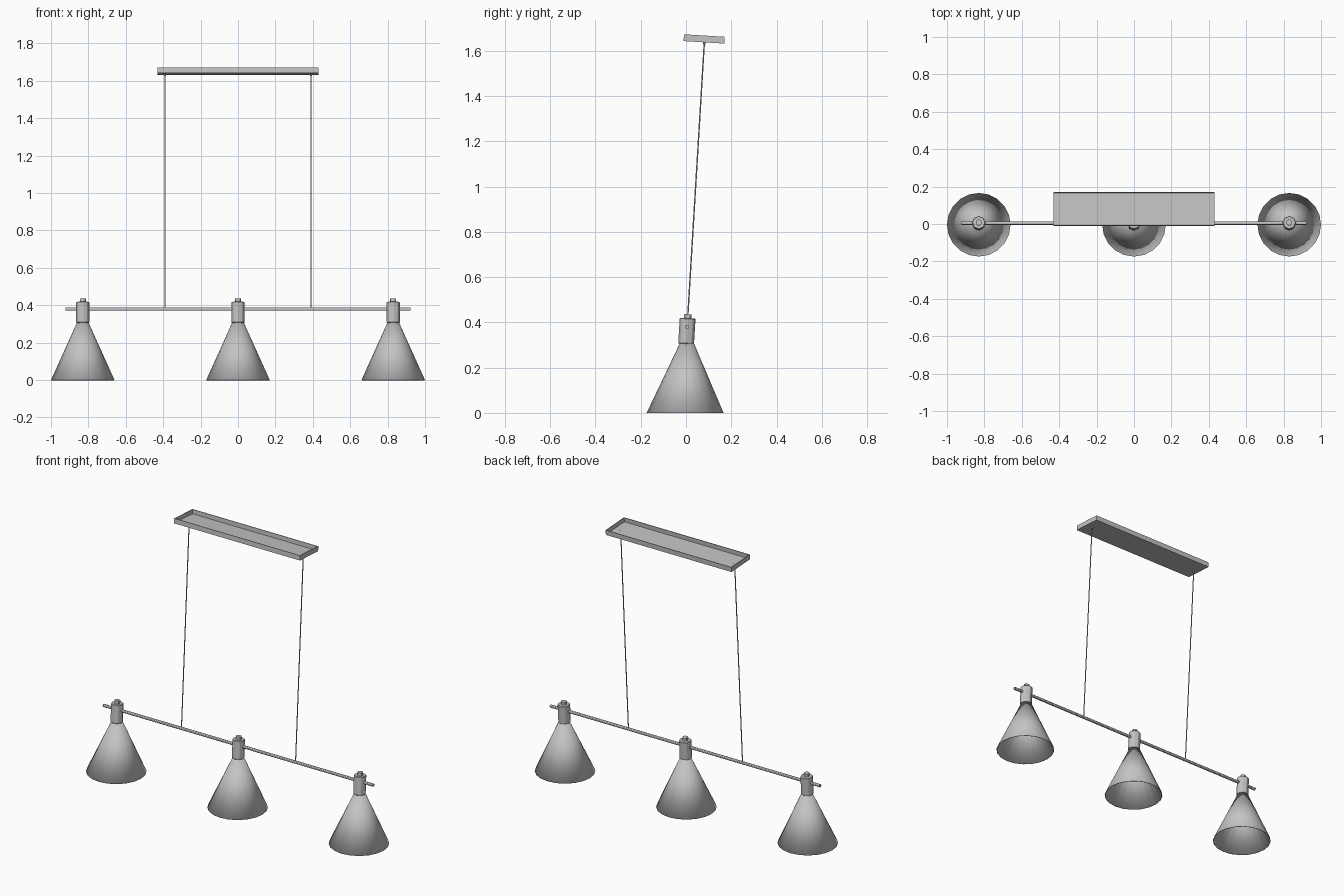
import bpy
import bmesh
import math
from mathutils import Vector

old = bpy.data.objects.get("Cube")
if old:
    bpy.data.objects.remove(old, do_unlink=True)

TILT = math.atan(0.0605)  # the hanging assembly leans slightly backwards

metal = bpy.data.materials.new("brushed_grey_metal")
metal.use_nodes = True
grey = (0.55, 0.55, 0.55, 1)
metal.diffuse_color = grey
metal.node_tree.nodes["Principled BSDF"].inputs["Base Color"].default_value = grey


def hang_point(x, z):
    """Point on the leaning hanging plane."""
    return Vector((x, -0.018 + 0.0605 * z, z))


def finish(obj, name, smooth=True):
    obj.name = name
    obj.data.materials.append(metal)
    if smooth:
        bpy.ops.object.select_all(action='DESELECT')
        obj.select_set(True)
        bpy.context.view_layer.objects.active = obj
        bpy.ops.object.shade_smooth_by_angle(angle=math.radians(30))
    return obj


def hanging_cylinder(name, x, low, high, radius, sides, smooth=True):
    bpy.ops.mesh.primitive_cylinder_add(
        vertices=sides, radius=radius, depth=high - low,
        location=hang_point(x, (low + high) / 2), rotation=(-TILT, 0, 0))
    return finish(bpy.context.object, name, smooth)


def from_bmesh(bm, name, smooth):
    mesh = bpy.data.meshes.new(name)
    bm.to_mesh(mesh)
    bm.free()
    obj = bpy.data.objects.new(name, mesh)
    bpy.context.collection.objects.link(obj)
    return finish(obj, name, smooth)


def shell(obj, thickness):
    mod = obj.modifiers.new("wall", 'SOLIDIFY')
    mod.thickness = thickness
    mod.offset = -1


def shade(name, x):
    bm = bmesh.new()
    bmesh.ops.create_cone(bm, cap_ends=False, segments=20,
                          radius1=0.17, radius2=0.03, depth=0.31)
    for v in bm.verts:
        v.co.y += 0.004 if v.co.z > 0 else -0.004
        v.co.z += 0.155
    obj = from_bmesh(bm, name, True)
    obj.location.x = x
    shell(obj, 0.003)


# Three lamps, each a conical shade under a faceted socket
for side, x in (("right", -0.83), ("middle", 0), ("left", 0.83)):
    shade(side + "_shade", x)
    hanging_cylinder(side + "_neck", x, 0.285, 0.31, 0.026, 16)
    socket = hanging_cylinder(side + "_socket", x, 0.305, 0.418, 0.036, 8, False)
    edge = socket.modifiers.new("edge", 'BEVEL')
    edge.width = 0.003
    hanging_cylinder(side + "_cap", x, 0.415, 0.436, 0.016, 12)

# Crossbar through the sockets
bpy.ops.mesh.primitive_cylinder_add(
    vertices=12, radius=0.009, depth=1.845,
    location=hang_point(0, 0.38), rotation=(0, math.pi / 2, 0))
finish(bpy.context.object, "crossbar")

# Suspension wires with small ferrules at the canopy
for side, x in (("right", -0.39), ("left", 0.39)):
    hanging_cylinder(side + "_wire", x, 0.38, 1.64, 0.003, 8)
    hanging_cylinder(side + "_ferrule", x, 1.627, 1.64, 0.006, 8)

# Ceiling canopy: a shallow tray open at the top
bm = bmesh.new()
bmesh.ops.create_cube(bm, size=1)
bmesh.ops.scale(bm, vec=(0.86, 0.18, 0.03), verts=bm.verts)
bm.normal_update()
top = [f for f in bm.faces if f.normal.z > 0.5]
bmesh.ops.delete(bm, geom=top, context='FACES_ONLY')
canopy = from_bmesh(bm, "ceiling_canopy", False)
canopy.location = (0, 0.08, 1.652)
canopy.rotation_euler.x = -TILT
shell(canopy, 0.005)
